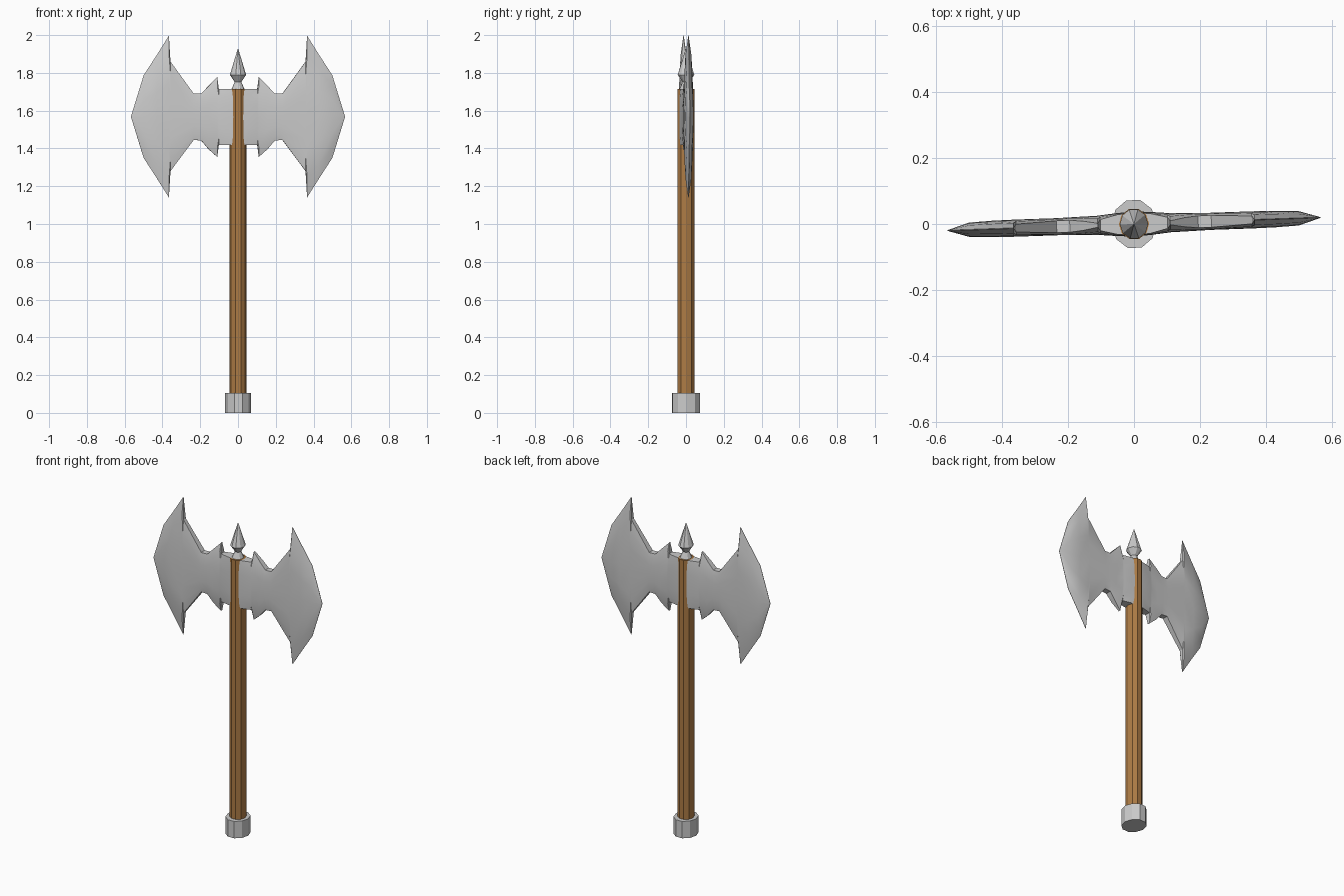
import bpy, bmesh, math

if "Cube" in bpy.data.objects:
    bpy.data.objects.remove(bpy.data.objects["Cube"])

TILT = math.radians(2)  # whole axe is turned slightly about z


def make_object(name, bm, color=None):
    bmesh.ops.remove_doubles(bm, verts=bm.verts, dist=1e-5)
    bmesh.ops.recalc_face_normals(bm, faces=bm.faces)
    me = bpy.data.meshes.new(name)
    bm.to_mesh(me)
    bm.free()
    ob = bpy.data.objects.new(name, me)
    bpy.context.collection.objects.link(ob)
    ob.rotation_euler.z = TILT
    if color:
        mat = bpy.data.materials.new(name + "_material")
        mat.diffuse_color = color
        mat.use_nodes = True
        mat.node_tree.nodes["Principled BSDF"].inputs["Base Color"].default_value = mat.diffuse_color
        me.materials.append(mat)
    return ob


def lathe(name, profile, sides=10, color=None):
    """Faceted turned part; profile rows are (x radius, y radius, z)."""
    bm = bmesh.new()
    rings = [[bm.verts.new((rx * math.cos(2 * math.pi * i / sides),
                            ry * math.sin(2 * math.pi * i / sides), z))
              for i in range(sides)] for rx, ry, z in profile]
    for a, b in zip(rings, rings[1:]):
        for i in range(sides):
            j = (i + 1) % sides
            bm.faces.new((a[i], a[j], b[j], b[i]))
    bm.faces.new(rings[0])
    bm.faces.new(rings[-1])
    return make_object(name, bm, color)


# Shaft, pommel and top spike
lathe("handle", [(0.046, 0.048, 0.05), (0.046, 0.048, 1.715)],
      color=(0.42, 0.2, 0.06, 1))
lathe("pommel", [(0.068, 0.076, 0), (0.068, 0.076, 0.105)])
lathe("top_spike", [(0.036, 0.038, 1.71), (0.018, 0.018, 1.752),
                    (0.043, 0.046, 1.79), (0.0005, 0.0005, 1.93)])

# Blade columns: x, top z, bottom z, half thickness at rim, at middle
columns = [
    (0.000, 1.715, 1.418, 0.034, 0.038),
    (0.050, 1.715, 1.418, 0.030, 0.035),
    (0.102, 1.715, 1.418, 0.017, 0.030),
    (0.110, 1.778, 1.355, 0.006, 0.029),
    (0.155, 1.732, 1.395, 0.014, 0.028),
    (0.195, 1.690, 1.442, 0.018, 0.027),
    (0.235, 1.690, 1.445, 0.018, 0.026),
    (0.358, 1.860, 1.280, 0.012, 0.026),
    (0.366, 1.997, 1.140, 0.001, 0.026),
    (0.430, 1.895, 1.242, 0.001, 0.025),
    (0.500, 1.787, 1.350, 0.001, 0.022),
    (0.567, 1.569, 1.567, 0.001, 0.001),
]
FRACTIONS = [0, 0.12, 0.3, 0.5, 0.7, 0.88, 1]
BULGE = [0, 0.6, 0.9, 1, 0.9, 0.6, 0]


def blade(name, side):
    bm = bmesh.new()
    loops = []
    for x, top, bottom, rim, mid in columns:
        pts = [(bottom + (top - bottom) * f, rim + (mid - rim) * b)
               for f, b in zip(FRACTIONS, BULGE)]
        section = [(-t, z) for z, t in pts] + [(t, z) for z, t in reversed(pts)]
        loops.append([bm.verts.new((side * x, y, z)) for y, z in section])
    n = len(loops[0])
    for a, b in zip(loops, loops[1:]):
        for i in range(n):
            j = (i + 1) % n
            bm.faces.new((a[i], a[j], b[j], b[i]))
    bm.faces.new(loops[-1])
    ob = make_object(name, bm)
    bpy.ops.object.select_all(action='DESELECT')
    ob.select_set(True)
    bpy.context.view_layer.objects.active = ob
    bpy.ops.object.shade_smooth_by_angle(angle=math.radians(30))


blade("right_blade", 1)
blade("left_blade", -1)
